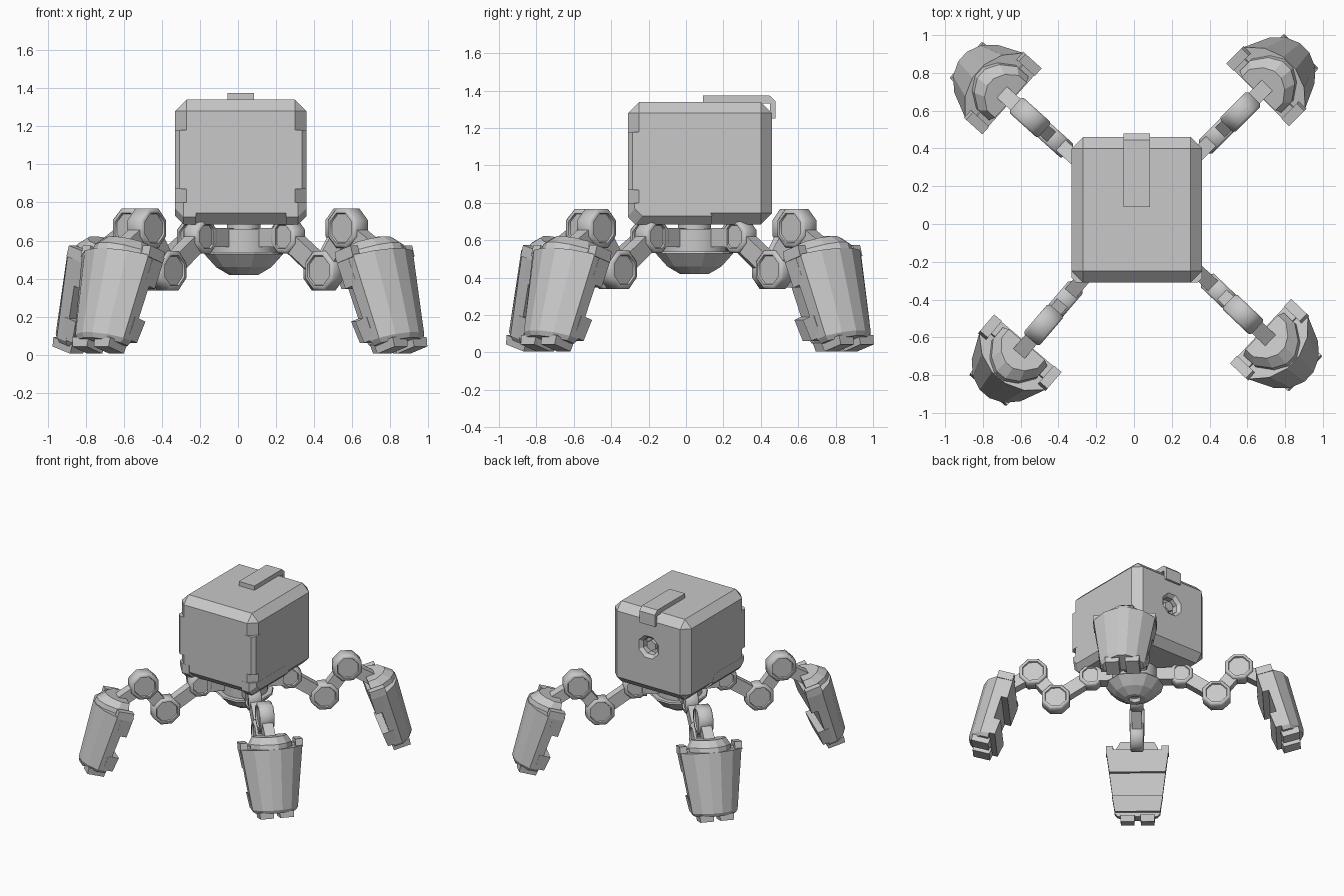
import bpy, bmesh
from math import cos, sin, pi, radians
from mathutils import Matrix, Vector

cube = bpy.data.objects.get("Cube")
if cube:
    bpy.data.objects.remove(cube)

grey = bpy.data.materials.new("plain_grey")
grey.use_nodes = True
COLOUR = (0.58, 0.58, 0.58, 1)
grey.diffuse_color = COLOUR
grey.node_tree.nodes["Principled BSDF"].inputs["Base Color"].default_value = COLOUR


def finish(name, bm, matrix=Matrix(), smooth=None):
    bmesh.ops.recalc_face_normals(bm, faces=bm.faces)
    mesh = bpy.data.meshes.new(name)
    bm.to_mesh(mesh)
    bm.free()
    mesh.transform(matrix)
    mesh.materials.append(grey)
    ob = bpy.data.objects.new(name, mesh)
    bpy.context.collection.objects.link(ob)
    if smooth:
        bpy.ops.object.select_all(action='DESELECT')
        ob.select_set(True)
        bpy.context.view_layer.objects.active = ob
        bpy.ops.object.shade_smooth_by_angle(angle=radians(smooth))
    return ob


def loft(name, rings, matrix=Matrix(), smooth=None, inset=0):
    """Skin rings of equal length and cap both ends."""
    bm = bmesh.new()
    rows = [[bm.verts.new(p) for p in ring] for ring in rings]
    n = len(rows[0])
    for a, b in zip(rows, rows[1:]):
        for i in range(n):
            j = (i + 1) % n
            bm.faces.new((a[i], a[j], b[j], b[i]))
    caps = [bm.faces.new(rows[0]), bm.faces.new(rows[-1])]
    if inset:
        bmesh.ops.recalc_face_normals(bm, faces=bm.faces)
        bmesh.ops.inset_individual(bm, faces=caps, thickness=inset, depth=0)
        bmesh.ops.inset_individual(bm, faces=caps, thickness=0.004, depth=-0.012)
    return finish(name, bm, matrix, smooth)


def box(name, x, y, z, matrix=Matrix()):
    rings = [[(x[0], y[0], h), (x[1], y[0], h), (x[1], y[1], h), (x[0], y[1], h)] for h in z]
    return loft(name, rings, matrix)


def circle(r, h, n, axis='Z', centre=(0, 0)):
    pts = []
    for i in range(n):
        a = 2 * pi * (i + 0.5) / n
        u, v = centre[0] + r * cos(a), centre[1] + r * sin(a)
        pts.append((u, v, h) if axis == 'Z' else (u, h, v))
    return pts


def lathe(name, profile, n, matrix, smooth=None):
    return loft(name, [circle(r, h, n) for r, h in profile], matrix, smooth)


# Body: chamfered box with a socket in its back
MID = 0.015
bm = bmesh.new()
bmesh.ops.create_cube(bm, size=1, matrix=Matrix.Translation((MID, 0.075, 1.0125))
                      @ Matrix.Diagonal((0.69, 0.77, 0.655, 1)))
bmesh.ops.bevel(bm, geom=bm.edges[:], offset=0.06, segments=1, affect='EDGES')
body = finish("body", bm)
SOCKET = (MID, 1.06)
cutter = loft("socket_cutter", [circle(r, y, 8, 'Y', SOCKET) for r, y in
                                ((0.1, 0.48), (0.095, 0.46), (0.07, 0.435), (0.07, 0.39))])
cutter.hide_render = True
cut = body.modifiers.new("socket", 'BOOLEAN')
cut.operation, cut.solver, cut.object = 'DIFFERENCE', 'EXACT', cutter
bpy.context.view_layer.update()
body_eval = body.evaluated_get(bpy.context.evaluated_depsgraph_get())
cut_mesh = bpy.data.meshes.new_from_object(body_eval)
body.modifiers.clear()
body.data = cut_mesh
bpy.data.objects.remove(cutter)
loft("socket_bolt", [circle(0.042, y, 6, 'Y', SOCKET) for y in (0.38, 0.425)])

# Top hatch that folds over the back edge
hatch = ((0.09, 1.33), (0.09, 1.375), (0.445, 1.375), (0.478, 1.345),
         (0.478, 1.25), (0.45, 1.25), (0.45, 1.33))
loft("hatch", [[(x, y, z) for y, z in hatch] for x in (-0.055, 0.085)])


def skirt_ring(x, front, bottom):
    profile = ((front, 0.8), (0.1, 0.8), (0.14, bottom),
               (front + 0.04, bottom), (front, bottom + 0.04))
    return [(x, y, z) for y, z in profile]


# Front corner blocks and lower side skirts
for side, label in ((-1, "right"), (1, "left")):
    outer = MID + side * 0.346
    plan = ((0, -0.22), (0, -0.285), (0.025, -0.311), (0.09, -0.311), (0.09, -0.22))
    loft(label + "_corner_block",
         [[(outer - side * d, y, z) for d, y in plan] for z in (0.87, 1.18)])
    loft(label + "_skirt", [skirt_ring(outer - side * 0.11, -0.311, 0.685),
                            skirt_ring(outer - side * 0.045, -0.311, 0.685),
                            skirt_ring(outer, -0.275, 0.73)])

# Hub under the body
hub = Matrix.Translation((0.03, 0.045, 0))
lathe("neck", ((0.09, 0.64), (0.09, 0.7)), 16, hub, 40)
lathe("hub_ring", ((0.17, 0.535), (0.17, 0.66)), 24, hub, 40)
lathe("hub_dome", ((0.04, 0.45), (0.045, 0.42), (0.08, 0.42), (0.15, 0.46),
                   (0.215, 0.53), (0.21, 0.54)), 12, hub)


def joint(name, r, z, radius, width, m):
    rings = [circle(rad, t, 8, 'Y', (r, z)) for rad, t in
             ((radius - 0.012, -width / 2), (radius, -width / 2 + 0.012),
              (radius, width / 2 - 0.012), (radius - 0.012, width / 2))]
    return loft(name, rings, m, 50, inset=0.015)


def link(name, a, b, height, width, m):
    """Bar between two (r, z) points."""
    a, b = Vector(a), Vector(b)
    d = (b - a).normalized() * height / 2
    n = Vector((-d.y, d.x))
    corners = (a + n, b + n, b - n, a - n)
    return loft(name, [[(p.x, t, p.y) for p in corners] for t in (-width / 2, width / 2)], m)


def section(r0, r1, h, z):
    """Flat inner side, faceted round outer side."""
    d = r1 - r0
    half = ((r0, h), (r0 + 0.4 * d, h), (r0 + 0.8 * d, 0.64 * h), (r1, 0.2 * h))
    return [(r, -t, z) for r, t in half] + [(r, t, z) for r, t in reversed(half)]


def slab(name, top, bottom, m):
    """Block between two (r0, r1, half width, z) rectangles."""
    rings = [[(a, -h, z), (b, -h, z), (b, h, z), (a, h, z)] for a, b, h, z in (bottom, top)]
    return loft(name, rings, m)


HIP, ELBOW, KNEE, ANKLE = (0.335, 0.62), (0.6, 0.442), (0.768, 0.665), (0.96, 0.55)


def leg(label, angle):
    m = Matrix.Translation((0.02, 0.05, 0)) @ Matrix.Rotation(radians(angle), 4, 'Z')
    box(label + "_hip_bracket", (0.12, 0.29), (-0.05, 0.05), (0.565, 0.665), m)
    joint(label + "_hip", *HIP, 0.095, 0.1, m)
    link(label + "_upper_link", HIP, ELBOW, 0.1, 0.075, m)
    joint(label + "_elbow", *ELBOW, 0.112, 0.1, m)
    link(label + "_middle_link", ELBOW, KNEE, 0.1, 0.07, m)
    joint(label + "_knee", *KNEE, 0.112, 0.11, m)
    link(label + "_ankle", KNEE, ANKLE, 0.09, 0.08, m)
    # Foot, leaning so that its top points inwards
    f = m @ Matrix.Translation((1.07, 0, 0.038)) @ Matrix.Rotation(radians(-17), 4, 'Y')
    loft(label + "_foot_shell", [section(0.03, 0.18, 0.15, 0), section(0.03, 0.195, 0.17, 0.025),
                                 section(0.02, 0.215, 0.23, 0.48)], f)
    loft(label + "_foot_cap", [section(0, 0.212, 0.155, 0.47), section(0, 0.205, 0.155, 0.515),
                               section(0, 0.15, 0.125, 0.565)], f)
    for s in (-1, 1):
        box(label + "_foot_tab", (-0.02, 0.1), sorted((s * 0.18, s * 0.235)), (0.47, 0.53), f)
        slab(label + "_toe", (0.015, 0.155, 0.055, 0.01), (0.02, 0.15, 0.05, -0.04),
             f @ Matrix.Translation((0, s * 0.075, 0)))
    # Inner plates either side of a recess
    slab(label + "_upper_plate", (-0.025, 0.06, 0.235, 0.5), (-0.025, 0.06, 0.21, 0.33), f)
    slab(label + "_lower_plate", (-0.025, 0.06, 0.19, 0.15), (-0.015, 0.06, 0.17, 0.03), f)


for label, angle in (("back_left", 45), ("back_right", 138),
                     ("front_right", 229.5), ("front_left", -43.5)):
    leg(label, angle)
